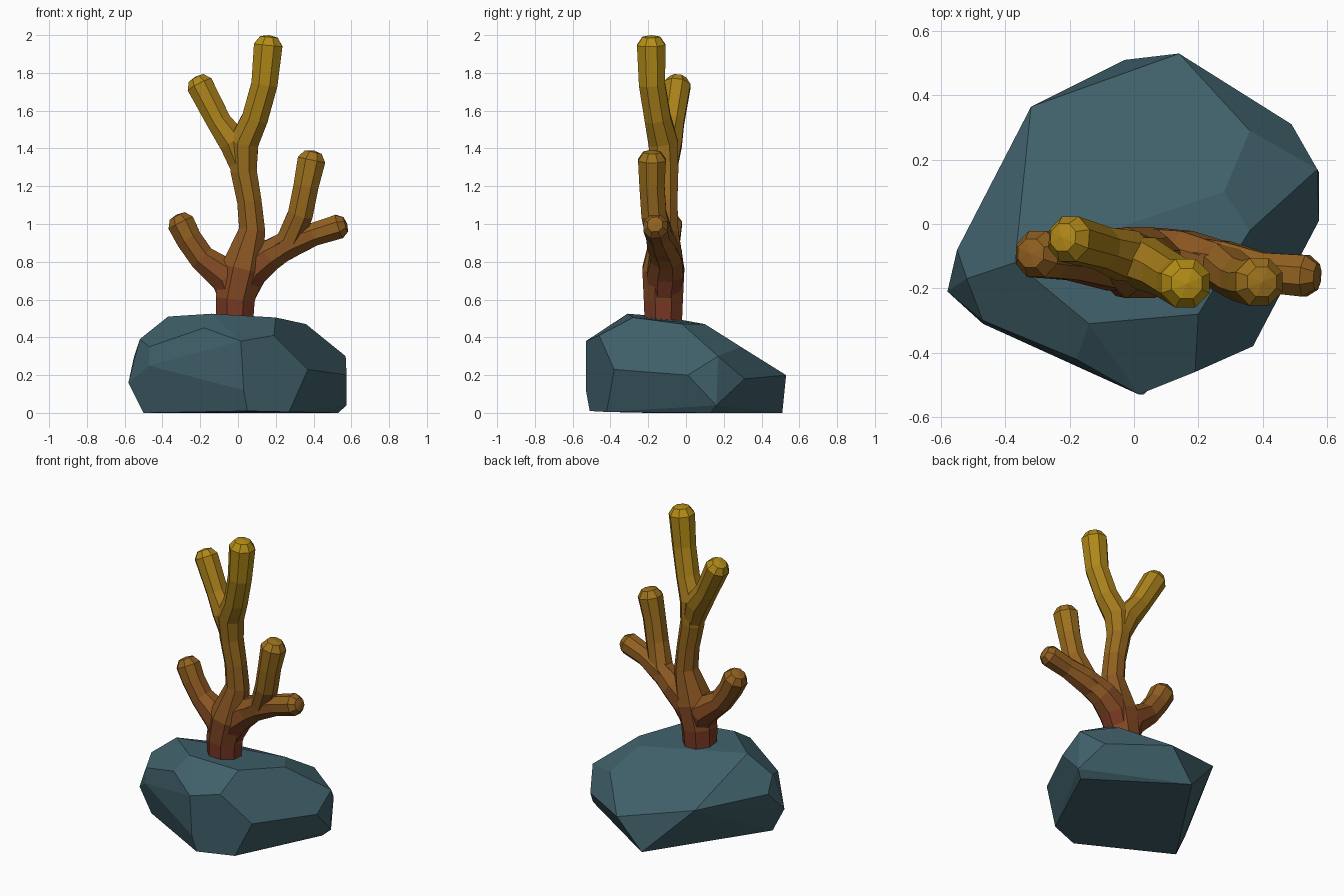
import bpy, bmesh, math
from mathutils import Vector

if "Cube" in bpy.data.objects:
    bpy.data.objects.remove(bpy.data.objects["Cube"])


def material(name, rgb):
    m = bpy.data.materials.new(name)
    m.diffuse_color = (*rgb, 1)
    m.use_nodes = True
    m.node_tree.nodes["Principled BSDF"].inputs["Base Color"].default_value = m.diffuse_color
    return m


def finish(bm, name):
    bmesh.ops.recalc_face_normals(bm, faces=bm.faces)
    me = bpy.data.meshes.new(name)
    bm.to_mesh(me)
    bm.free()
    ob = bpy.data.objects.new(name, me)
    bpy.context.collection.objects.link(ob)
    return ob


# Rock: faceted convex hull of its corner points
corners = [
    # flat underside
    (-.03, .51, 0), (-.50, -.20, 0), (.05, -.51, .01), (.27, -.42, .005), (.53, .13, 0),
    # lower belt
    (-.58, -.21, .16), (.03, -.53, .12), (.37, -.38, .23), (.575, .01, .20),
    (.575, .16, .04), (.49, .31, .18), (.14, .53, .20), (-.47, -.31, .25),
    # upper belt
    (-.55, -.08, .30), (-.52, -.17, .39), (-.47, -.30, .35), (-.18, -.42, .45),
    (.015, -.53, .38), (.19, -.46, .41), (.57, .17, .30), (.36, .29, .35), (-.32, .365, .30),
    # crown
    (-.37, -.12, .51), (-.14, -.31, .525), (.20, -.28, .505), (.36, -.02, .47), (.28, .10, .47),
]
bm = bmesh.new()
for c in corners:
    bm.verts.new(c)
hull = bmesh.ops.convex_hull(bm, input=bm.verts)
loose = {g for g in hull["geom_interior"] + hull["geom_unused"] if isinstance(g, bmesh.types.BMVert)}
bmesh.ops.delete(bm, geom=list(loose), context='VERTS')
bmesh.ops.dissolve_limit(bm, angle_limit=math.radians(7), verts=bm.verts, edges=bm.edges)
rock = finish(bm, "rock")
rock.data.materials.append(material("rock_teal", (.05, .115, .14)))


# Coral: eight-sided branches with chamfered, pointed-off tips
def branch(bm, path, sides=8):
    pts = [Vector(p[:3]) for p in path]
    rad = [p[3] for p in path]
    d = (pts[-1] - pts[-2]).normalized()
    tip = pts[-1]
    pts[-1] = tip - d * rad[-1] * .65
    pts.append(tip - d * rad[-1] * .12)
    rad.append(rad[-1] * .62)
    rings = []
    for i, p in enumerate(pts):
        a, b = pts[max(i - 1, 0)], pts[min(i + 1, len(pts) - 1)]
        t = (b - a).normalized()
        u = t.cross(Vector((0, 1, 0))).normalized()
        v = u.cross(t)
        angles = [2 * math.pi * (k + .5) / sides for k in range(sides)]
        rings.append([bm.verts.new(p + (u * math.cos(w) + v * math.sin(w)) * rad[i]) for w in angles])
    for r0, r1 in zip(rings, rings[1:]):
        for k in range(sides):
            j = (k + 1) % sides
            bm.faces.new((r0[k], r0[j], r1[j], r1[k]))
    bm.faces.new(rings[0])
    apex = bm.verts.new(tip)
    for k in range(sides):
        bm.faces.new((rings[-1][k], rings[-1][(k + 1) % sides], apex))


branches = [
    # trunk and tall right arm
    [(-.02, -.12, .44, .105), (-.015, -.12, .60, .112), (.02, -.12, .76, .12), (.075, -.11, .97, .075),
     (.06, -.11, 1.12, .07), (.03, -.11, 1.28, .075), (.03, -.12, 1.43, .085), (.09, -.15, 1.56, .075),
     (.14, -.18, 1.74, .075), (.165, -.185, 2.0, .082)],
    # upper left arm
    [(.03, -.11, 1.28, .065), (-.02, -.10, 1.43, .085), (-.10, -.075, 1.54, .07), (-.225, -.04, 1.78, .076)],
    # lower left arm
    [(-.01, -.12, .58, .085), (-.05, -.11, .72, .105), (-.19, -.105, .82, .075), (-.26, -.10, .92, .074),
     (-.325, -.09, 1.05, .078)],
    # lower right arm
    [(.0, -.12, .60, .085), (.06, -.11, .75, .105), (.16, -.105, .83, .09), (.27, -.13, .90, .078),
     (.33, -.17, 1.05, .072), (.36, -.18, 1.2, .072), (.40, -.18, 1.39, .08)],
    # right side twig
    [(.14, -.105, .82, .08), (.28, -.13, .90, .082), (.40, -.15, .945, .066), (.578, -.165, 1.0, .07)],
]
bm = bmesh.new()
for path in branches:
    branch(bm, path)
coral = finish(bm, "coral")

# Coral colour: red-brown root fading to golden tips in height bands
low, high, bands = Vector((.19, .040, .018)), Vector((.46, .27, .008)), 10
for i in range(bands):
    coral.data.materials.append(material(f"coral_band_{i}", low.lerp(high, i / (bands - 1))))
for f in coral.data.polygons:
    f.material_index = max(0, min(bands - 1, int((f.center.z - .5) / 1.5 * bands)))
